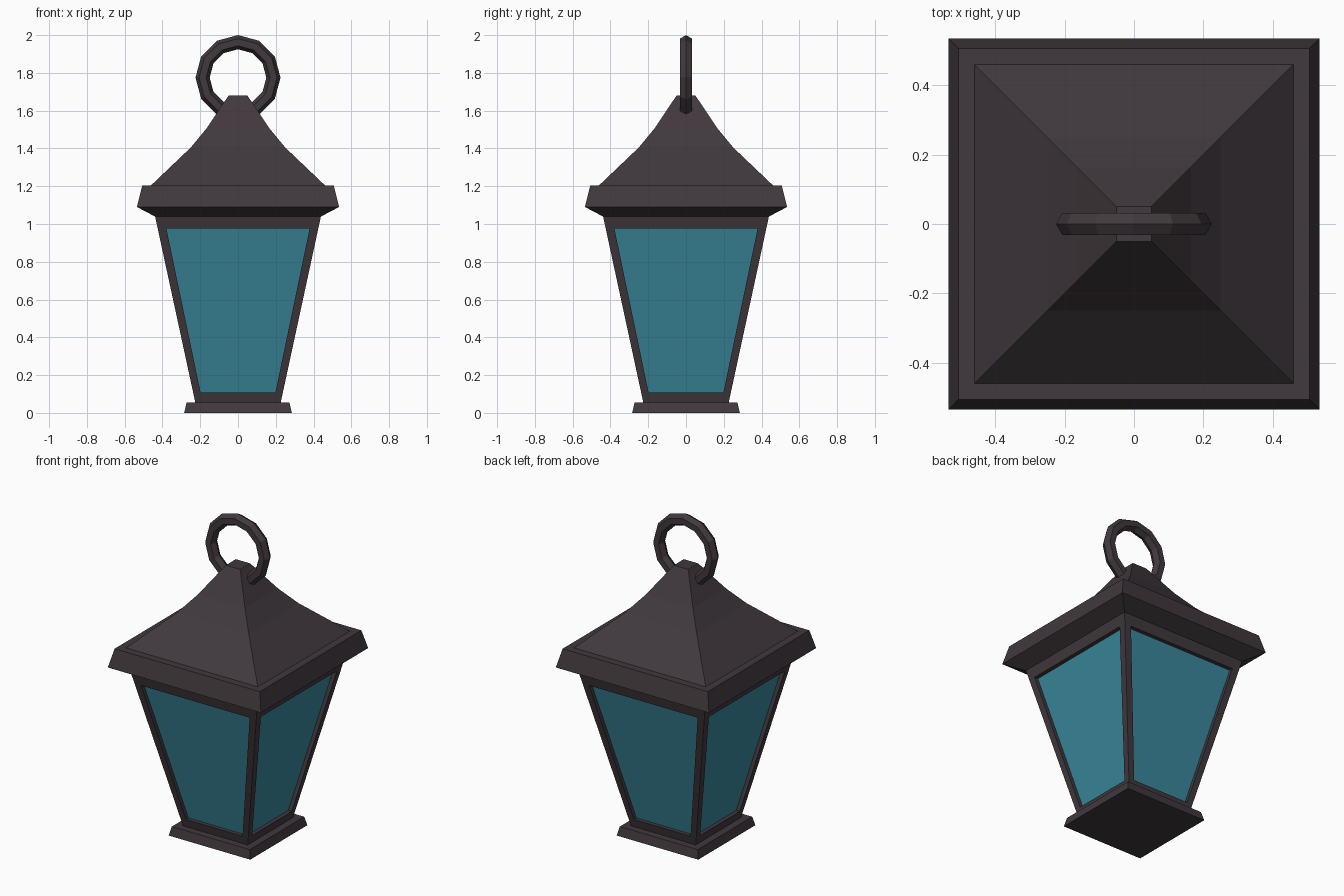
import bpy, bmesh, math
from mathutils import Matrix

if "Cube" in bpy.data.objects:
    bpy.data.objects.remove(bpy.data.objects["Cube"])


def material(name, rgb):
    m = bpy.data.materials.new(name)
    m.diffuse_color = (*rgb, 1)
    m.use_nodes = True
    m.node_tree.nodes["Principled BSDF"].inputs["Base Color"].default_value = m.diffuse_color
    return m


IRON = material("dark iron", (0.052, 0.040, 0.047))
GLASS = material("teal glass", (0.042, 0.245, 0.335))


def finish(name, bm, mats):
    bmesh.ops.remove_doubles(bm, verts=bm.verts, dist=1e-4)
    me = bpy.data.meshes.new(name)
    bm.to_mesh(me)
    bm.free()
    for m in mats:
        me.materials.append(m)
    ob = bpy.data.objects.new(name, me)
    bpy.context.collection.objects.link(ob)
    return ob


def square_loft(name, profile):
    """Stack of square sections given as (half width, height)."""
    bm = bmesh.new()
    rings = [[bm.verts.new((sx * h, sy * h, z)) for sx, sy in
              ((-1, -1), (1, -1), (1, 1), (-1, 1))] for h, z in profile]
    for a, b in zip(rings, rings[1:]):
        for i in range(4):
            j = (i + 1) % 4
            bm.faces.new((a[i], a[j], b[j], b[i]))
    bm.faces.new(rings[0][::-1])
    bm.faces.new(rings[-1])
    return finish(name, bm, [IRON])


# Foot and roof
square_loft("base_plate", [(0.285, 0), (0.272, 0.055)])
square_loft("roof", [(0.44, 1.04), (0.535, 1.09), (0.507, 1.205), (0.46, 1.205),
                     (0.25, 1.405), (0.165, 1.508), (0.05, 1.68)])

# Tapered body: four framed sides with recessed panes
Z0, Z1, W0, W1 = 0.05, 1.045, 0.225, 0.44
DEPTH = 0.025


def slope(z):
    return W0 + (z - Z0) * (W1 - W0) / (Z1 - Z0)


def side_loop(bm, rot, low, high, depth):
    (wl, zl), (wh, zh) = low, high
    pts = ((-wl, zl), (wl, zl), (wh, zh), (-wh, zh))
    out = []
    for x, z in pts:
        v = bm.verts.new((x, -slope(z) + depth, z))
        v.co = rot @ v.co
        out.append(v)
    return out


bm = bmesh.new()
for k in range(4):
    rot = Matrix.Rotation(k * math.pi / 2, 3, 'Z')
    low, high = (0.198, 0.107), (0.379, 0.975)
    loops = [side_loop(bm, rot, (W0, Z0), (W1, Z1), 0),
             side_loop(bm, rot, low, high, 0),
             side_loop(bm, rot, low, high, DEPTH)]
    for a, b in zip(loops, loops[1:]):
        for i in range(4):
            j = (i + 1) % 4
            bm.faces.new((a[i], a[j], b[j], b[i]))
    bm.faces.new(loops[-1]).material_index = 1
finish("lantern_body", bm, [IRON, GLASS])

# Hanging ring, standing upright and sunk into the roof tip
bpy.ops.mesh.primitive_torus_add(major_segments=12, minor_segments=6,
                                 major_radius=0.1875, minor_radius=0.0375,
                                 location=(0, 0, 1.775), rotation=(math.pi / 2, 0, 0))
ring = bpy.context.object
ring.name = "hanging_ring"
ring.data.materials.append(IRON)
for p in ring.data.polygons:
    p.use_smooth = False
